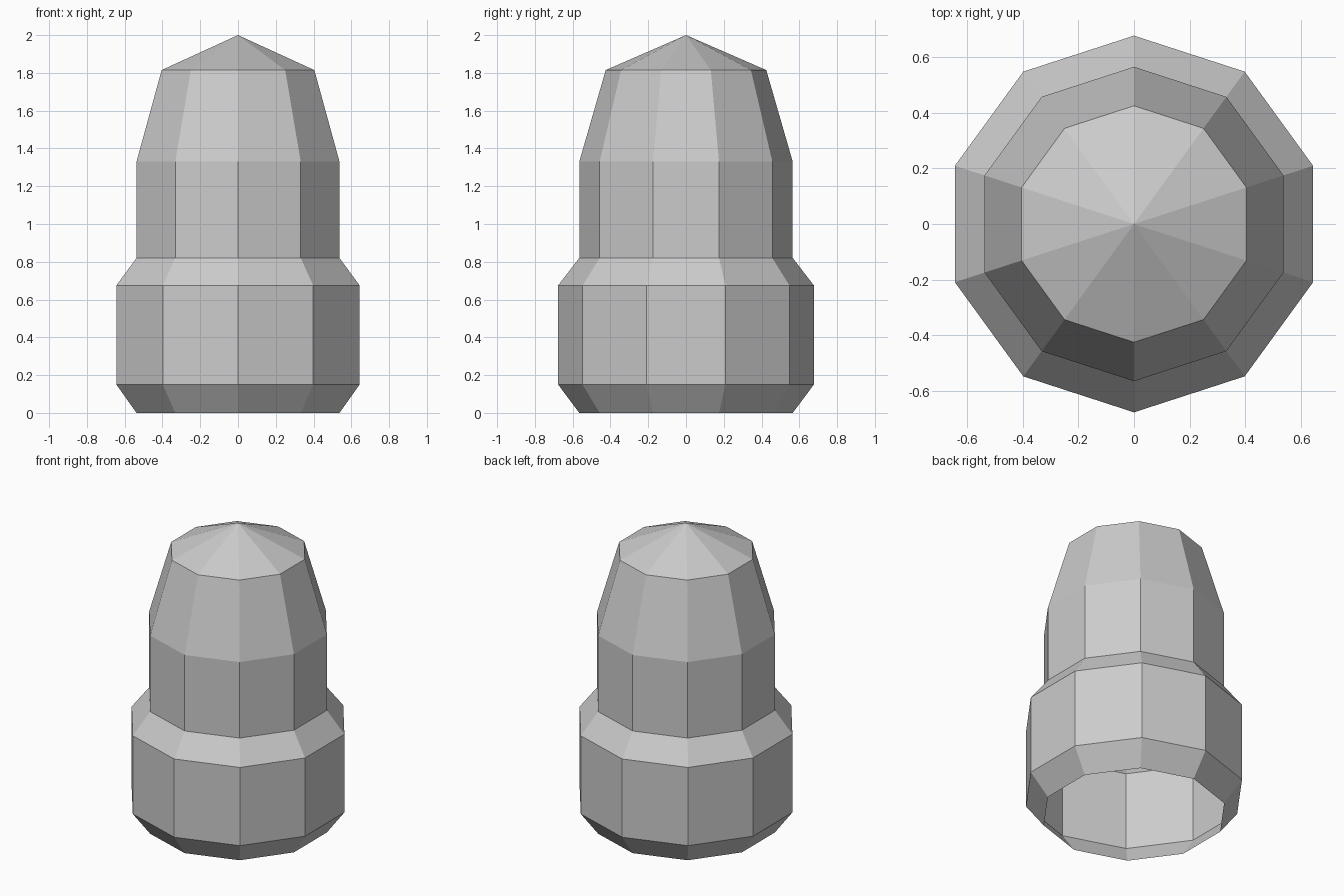
import bpy, bmesh
from math import sin, cos, pi

if "Cube" in bpy.data.objects:
    bpy.data.objects.remove(bpy.data.objects["Cube"])

SIDES = 10
# (radius, height) profile of the open-bottomed shell, from rim to shoulder
PROFILE = [(0.565, 0.0), (0.677, 0.15), (0.677, 0.675), (0.565, 0.82),
           (0.565, 1.33), (0.425, 1.815)]
APEX = 2.0

bm = bmesh.new()
# Ten-sided rings with a corner on the y axis
rings = [[bm.verts.new((r * cos(pi / 2 + 2 * pi * i / SIDES),
                        r * sin(pi / 2 + 2 * pi * i / SIDES), z))
          for i in range(SIDES)] for r, z in PROFILE]

# Side walls
for low, high in zip(rings, rings[1:]):
    for i in range(SIDES):
        j = (i + 1) % SIDES
        bm.faces.new((low[i], low[j], high[j], high[i]))

# Pointed cap
tip = bm.verts.new((0, 0, APEX))
for i in range(SIDES):
    bm.faces.new((rings[-1][i], rings[-1][(i + 1) % SIDES], tip))

mesh = bpy.data.meshes.new("stepped_shell")
bm.to_mesh(mesh)
bm.free()
bpy.context.collection.objects.link(bpy.data.objects.new("stepped_shell", mesh))
